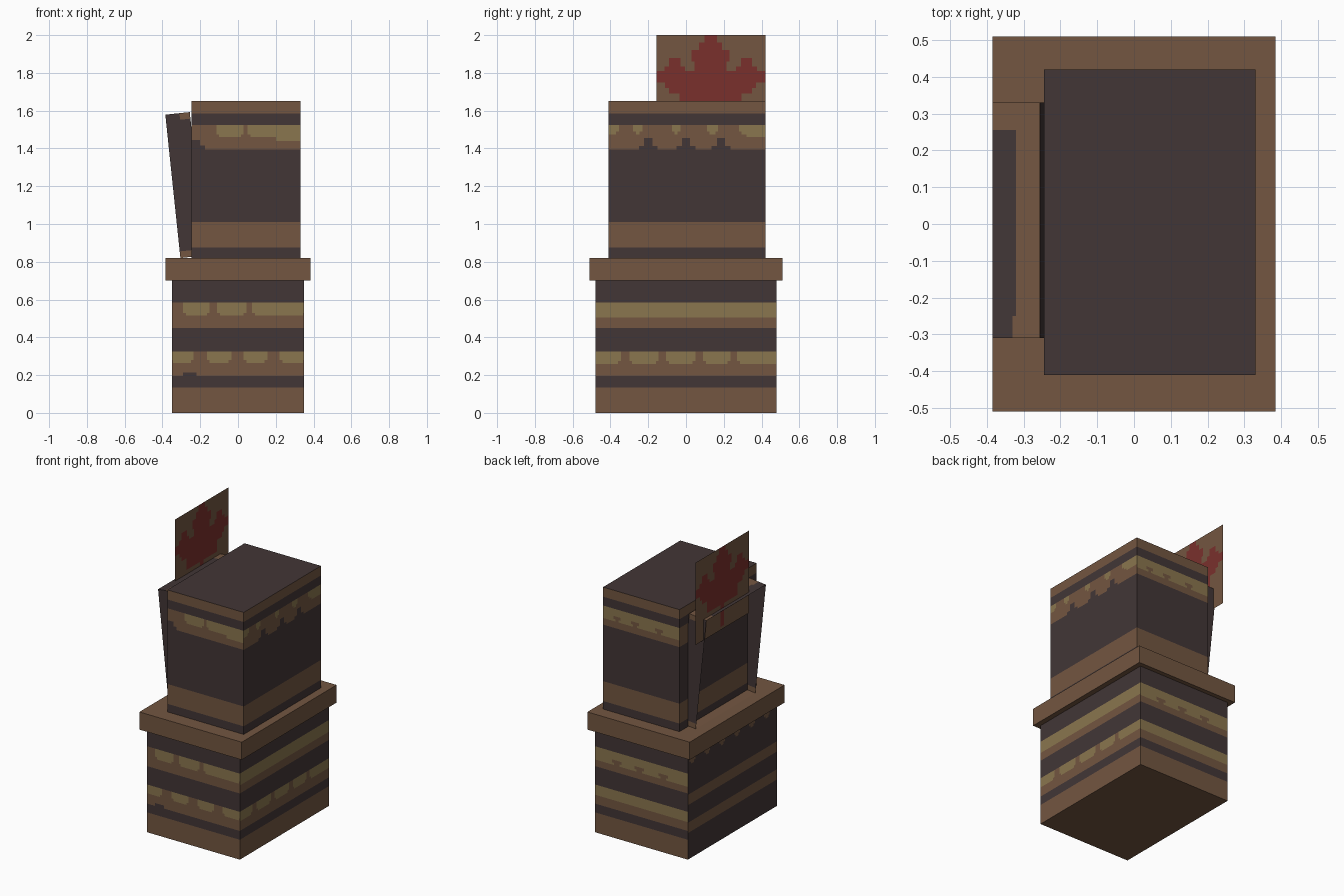
import bpy, bmesh, math
from mathutils import Vector

if "Cube" in bpy.data.objects:
    bpy.data.objects.remove(bpy.data.objects["Cube"])


def srgb(r, g, b):
    return tuple(((c / 255 + 0.055) / 1.055) ** 2.4 for c in (r, g, b)) + (1,)


BROWN, DARK, GOLD, RED = range(4)
MATS = []
for mname, rgb in (("wood brown", (115, 86, 65)), ("dark paint", (66, 54, 54)),
                   ("dull gold", (138, 118, 78)), ("leaf red", (122, 48, 44))):
    m = bpy.data.materials.new(mname)
    m.diffuse_color = srgb(*rgb)
    m.use_nodes = True
    m.node_tree.nodes["Principled BSDF"].inputs["Base Color"].default_value = m.diffuse_color
    MATS.append(m)


def wall(bm, place, out, u, v, base, patches=()):
    """Flat wall cut along patch edges; the last patch covering a cell gives its colour."""
    def cuts(lo, hi, i):
        vals = {lo, hi} | {p[k] for p in patches for k in (i, i + 1) if lo < p[k] < hi}
        return sorted(round(x, 4) for x in vals)
    us, vs = cuts(*u, 0), cuts(*v, 2)
    grid = [[bm.verts.new(place(a, b)) for b in vs] for a in us]
    for i in range(len(us) - 1):
        for j in range(len(vs) - 1):
            cu, cv = (us[i] + us[i + 1]) / 2, (vs[j] + vs[j + 1]) / 2
            f = bm.faces.new((grid[i][j], grid[i + 1][j], grid[i + 1][j + 1], grid[i][j + 1]))
            f.normal_update()
            if f.normal.dot(Vector(out)) < 0:
                f.normal_flip()
            f.material_index = base
            for p in patches:
                if p[0] < cu < p[1] and p[2] < cv < p[3]:
                    f.material_index = p[4]


def finish(name, bm):
    bmesh.ops.remove_doubles(bm, verts=bm.verts, dist=0.0002)
    me = bpy.data.meshes.new(name)
    bm.to_mesh(me)
    bm.free()
    for m in MATS:
        me.materials.append(m)
    bpy.context.collection.objects.link(bpy.data.objects.new(name, me))


def bands(*rows):
    return [(-1, 1, a, b, c) for a, b, c in rows]


def blobs(z0, z1, col, *spans):
    """Row of painted blobs with clipped corners."""
    out = []
    for a, b in spans:
        out += [(a, b, z0 + 0.015, z1, col), (a + 0.015, b - 0.015, z0, z1, col)]
    return out


def painted_box(name, x, y, z, sides, top, bottom):
    """sides holds patches for front, back, right, left."""
    bm = bmesh.new()
    front, back, right, left = sides
    wall(bm, lambda a, b: (a, y[0], b), (0, -1, 0), x, z, BROWN, front)
    wall(bm, lambda a, b: (a, y[1], b), (0, 1, 0), x, z, BROWN, back)
    wall(bm, lambda a, b: (x[1], a, b), (1, 0, 0), y, z, BROWN, right)
    wall(bm, lambda a, b: (x[0], a, b), (-1, 0, 0), y, z, BROWN, left)
    wall(bm, lambda a, b: (a, b, z[1]), (0, 0, 1), x, y, top)
    wall(bm, lambda a, b: (a, b, z[0]), (0, 0, -1), x, y, bottom)
    finish(name, bm)


# Lower box with painted stripes and gold blobs
low = bands((0.135, 0.195, DARK), (0.325, 0.45, DARK), (0.585, 0.70, DARK))
low_front = (low + [(-0.29, -0.22, 0.195, 0.215, DARK)]
             + blobs(0.265, 0.325, GOLD, (-0.36, -0.235), (-0.165, -0.035), (0.03, 0.155), (0.22, 0.36))
             + blobs(0.515, 0.585, GOLD, (-0.29, -0.15), (-0.11, 0.045), (0.075, 0.36)))
low_right = (low + bands((0.505, 0.585, GOLD))
             + blobs(0.26, 0.325, GOLD, (-0.5, -0.345), (-0.3, -0.145), (-0.105, 0.05),
                     (0.09, 0.235), (0.27, 0.5)))
low_back = (low + bands((0.255, 0.325, GOLD), (0.495, 0.585, GOLD))
            + blobs(0.495, 0.53, BROWN, (-0.2, -0.13), (-0.02, 0.05), (0.15, 0.22)))
low_left = bands((0, 0.18, DARK), (0.25, 0.37, DARK), (0.44, 0.7, DARK)) + blobs(
    0.64, 0.68, BROWN, *[(-0.4 + 0.16 * i, -0.34 + 0.16 * i) for i in range(6)])
painted_box("lower_box", (-0.35, 0.35), (-0.48, 0.48), (0, 0.70),
            (low_front, low_back, low_right, low_left), BROWN, BROWN)

# Overhanging ledge
painted_box("ledge", (-0.385, 0.385), (-0.51, 0.51), (0.70, 0.82), ([], [], [], []), BROWN, BROWN)

# Upper box with stripes and scalloped edge
up = bands((0.82, 0.875, DARK), (1.01, 1.395, DARK), (1.525, 1.585, DARK))
up_front = (up + [(-0.25, -0.2, 1.39, 1.445, DARK), (-0.2, -0.175, 1.39, 1.415, DARK)]
            + blobs(1.46, 1.525, GOLD, (-0.115, 0.03), (0.05, 0.36))
            + [(0.2, 0.34, 1.44, 1.525, GOLD)])
up_back = (up + bands((1.44, 1.525, GOLD))
           + blobs(1.44, 1.475, BROWN, (-0.12, -0.06), (0.06, 0.12), (0.2, 0.25)))
notches = []
for c in (-0.2, 0.0, 0.185):
    notches += [(c - 0.022, c + 0.022, 1.39, 1.455, DARK), (c - 0.05, c + 0.05, 1.39, 1.412, DARK)]
up_right = up + notches + blobs(1.475, 1.525, GOLD, (-0.43, -0.355), (-0.28, -0.23),
                                (-0.075, -0.03), (0.11, 0.17), (0.28, 0.44))
up_right += [(0.32, 0.43, 1.46, 1.525, GOLD)]
painted_box("upper_box", (-0.245, 0.33), (-0.41, 0.42), (0.82, 1.65),
            (up_front, up_back, up_right, up + notches), DARK, BROWN)

# Leaning tray, open on its outer side
ca, sa = math.cos(math.radians(6)), math.sin(math.radians(6))
W, H, Y0, Y1 = 0.13, 0.763, -0.31, 0.33


def lean(s, y, t):
    return (-0.305 + s * ca - t * sa, y, 0.82 + s * sa + t * ca)


bm = bmesh.new()
tips = [(0.075, 1, H - 0.035, 1, BROWN), (-1, 1, 0, 0.035, BROWN)]
wall(bm, lambda a, b: lean(a, Y0, b), (0, -1, 0), (0, W), (0, H), DARK, tips)
wall(bm, lambda a, b: lean(a, Y1, b), (0, 1, 0), (0, W), (0, H), DARK, tips)
wall(bm, lambda a, b: lean(W, a, b), (1, 0, 0), (Y0, Y1), (0, H), DARK)
wall(bm, lambda a, b: lean(a, b, H), (0, 0, 1), (0, W), (Y0, Y1), BROWN,
     [(-1, 0.065, -1, 0.255, DARK), (0.055, 0.065, -1, -0.25, BROWN)])
wall(bm, lambda a, b: lean(a, b, 0), (0, 0, -1), (0, W), (Y0, Y1), BROWN)
finish("leaning_tray", bm)

# Upright card with a stepped red leaf
C = 0.13
leaf = [(C - h, C + h, a, b, RED) for h, a, b in (
    (0.033, 1.95, 2.0), (0.06, 1.92, 1.96), (0.1, 1.86, 1.92), (0.085, 1.81, 1.86),
    (0.3, 1.75, 1.81), (0.24, 1.72, 1.75), (0.22, 1.69, 1.72), (0.165, 1.61, 1.69),
    (0.02, 1.46, 1.61))]
for side in (-1, 1):
    c = C + side * 0.19
    leaf += [(c - 0.03, c + 0.03, 1.81, 1.88, RED), (c - 0.055, c + 0.055, 1.81, 1.835, RED)]
bm = bmesh.new()
wall(bm, lambda a, b: (-0.364, a, b), (-1, 0, 0), (-0.155, 0.42), (1.44, 2.0), BROWN, leaf)
finish("leaf_card", bm)
